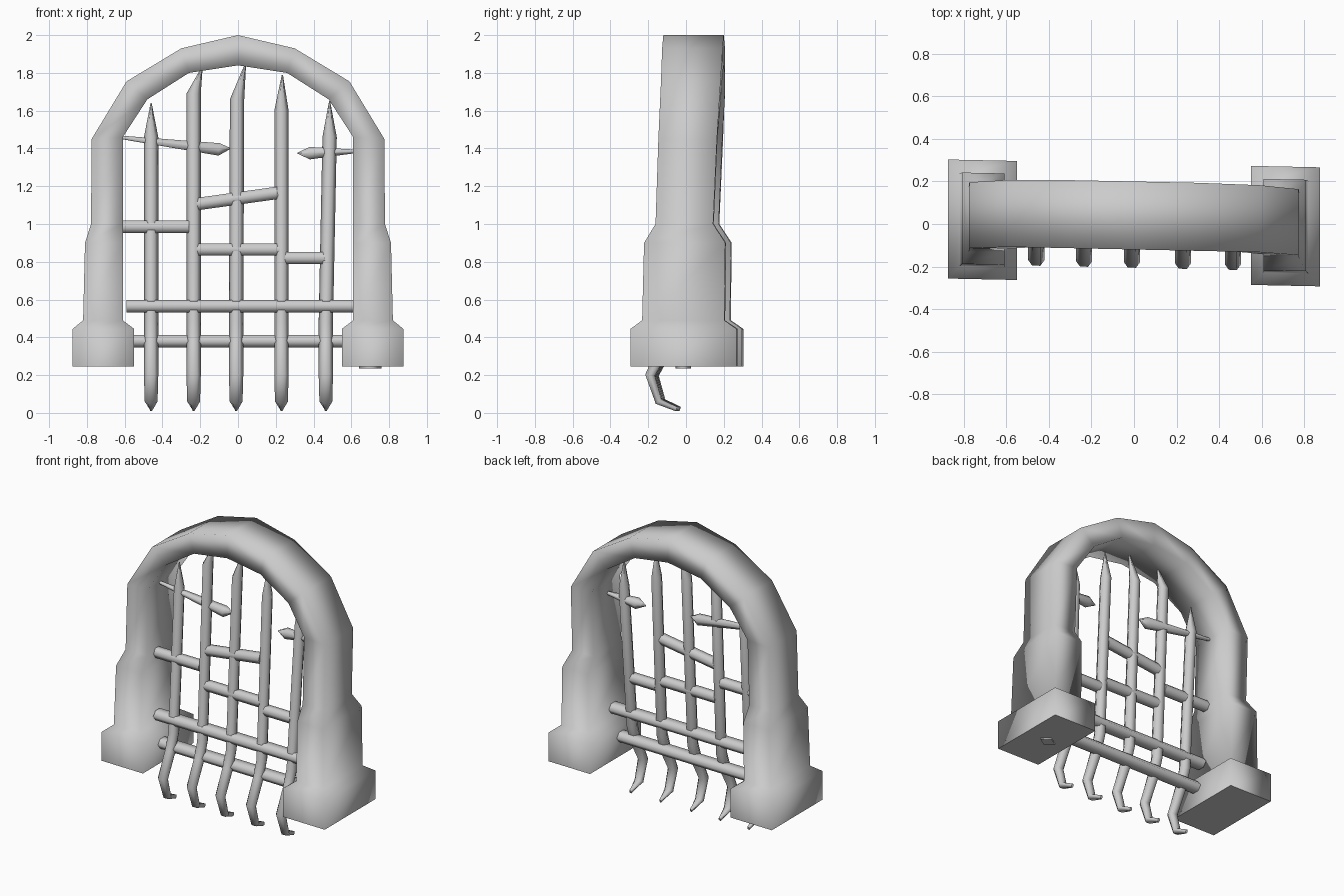
import bpy, math
from mathutils import Vector

cube = bpy.data.objects.get("Cube")
if cube:
    bpy.data.objects.remove(cube)

grey = bpy.data.materials.new("stone_grey")
grey.use_nodes = True
grey.diffuse_color = (0.6, 0.6, 0.6, 1)
grey.node_tree.nodes["Principled BSDF"].inputs["Base Color"].default_value = (0.6, 0.6, 0.6, 1)

SKEW = -0.021   # the whole gate is turned very slightly about z


def loft(name, rings):
    """Skin a list of equal-length rings, with flat end caps."""
    n = len(rings[0])
    verts = [Vector((p[0], p[1] + SKEW * p[0], p[2])) for r in rings for p in r]
    faces = [(i * n + j, i * n + (j + 1) % n, (i + 1) * n + (j + 1) % n, (i + 1) * n + j)
             for i in range(len(rings) - 1) for j in range(n)]
    sides = len(faces)
    faces.append(tuple(reversed(range(n))))
    faces.append(tuple(range(len(verts) - n, len(verts))))
    mesh = bpy.data.meshes.new(name)
    mesh.from_pydata(verts, [], faces)
    mesh.materials.append(grey)
    for f in mesh.polygons:
        f.use_smooth = f.index < sides
    obj = bpy.data.objects.new(name, mesh)
    bpy.context.collection.objects.link(obj)
    return obj


def bar(name, path, radii, axis, sides=6):
    """Tube along a path; axis is the fixed sideways direction of its rings."""
    pts = [Vector(p) for p in path]
    side = Vector(axis)
    rings = []
    for i, p in enumerate(pts):
        t = pts[min(i + 1, len(pts) - 1)] - pts[max(i - 1, 0)]
        up = t.normalized().cross(side).normalized()
        a, b = radii[i]
        angles = [2 * math.pi * k / sides for k in range(sides)]
        rings.append([p + side * a * math.cos(q) + up * b * math.sin(q) for q in angles])
    return loft(name, rings)


# Arch: outer x, outer z, inner x, inner z, front y, back y, from foot to crown
half = [
    (0.875, 0.245, 0.55, 0.245, -0.275, 0.285),
    (0.875, 0.445, 0.55, 0.445, -0.275, 0.285),
    (0.82, 0.49, 0.61, 0.49, -0.215, 0.22),
    (0.81, 0.90, 0.61, 0.90, -0.205, 0.225),
    (0.778, 1.0, 0.61, 1.0, -0.145, 0.16),
    (0.775, 1.45, 0.61, 1.46, -0.13, 0.18),
    (0.59, 1.755, 0.48, 1.66, -0.12, 0.195),
    (0.30, 1.93, 0.26, 1.80, -0.12, 0.20),
]
crown = [(0, 2.0, 0, 1.84, -0.12, 0.20)]
mirrored = [(-ox, oz, -ix, iz, f, b) for ox, oz, ix, iz, f, b in half]
arch = [[(ox, f, oz), (ox, b, oz), (ix, b, iz), (ix, f, iz)]
        for ox, oz, ix, iz, f, b in half + crown + mirrored[::-1]]
loft("stone_arch", arch)

# Upright bars: foot x, shoulder x, shoulder z, tip x, tip z
R, Y = 0.038, -0.06
uprights = [
    (-0.46, -0.46, 1.46, -0.46, 1.64),
    (-0.235, -0.235, 1.69, -0.19, 1.83),
    (-0.01, -0.005, 1.66, 0.04, 1.85),
    (0.23, 0.23, 1.60, 0.235, 1.79),
    (0.465, 0.485, 1.46, 0.485, 1.65),
]
for i, (fx, sx, sz, tx, tz) in enumerate(uprights):
    path = [(fx, -0.04, 0.02), (fx, -0.135, 0.06), (fx, -0.18, 0.20),
            (fx, -0.10, 0.36), (fx, Y, 0.48), (sx, 0, sz), (tx, 0, tz)]
    radii = [(0.008, 0.014), (0.034, 0.022), (R, 0.03), (R, R), (R, R), (R, R), (0.003, 0.003)]
    bar(f"upright_bar_{i + 1}", path, radii, (1, 0, 0))


# Cross bars, whole and broken: name, start x, start z, end x, end z, depth radius
crossbars = [
    ("lower_crossbar", -0.56, 0.38, 0.72, 0.38, 0.05),
    ("second_crossbar", -0.59, 0.565, 0.65, 0.565, 0.05),
    ("right_stub_bar", -0.63, 0.985, -0.26, 0.985, R),
    ("tilted_bar", -0.22, 1.105, 0.21, 1.165, R),
    ("middle_bar", -0.22, 0.865, 0.22, 0.865, R),
    ("left_stub_bar", 0.25, 0.82, 0.46, 0.82, R),
]
for name, x0, z0, x1, z1, depth in crossbars:
    y = Y + 0.05 * max(0, z0 - 0.48)
    bar(name, [(x0, y, z0), (x1, y, z1)], [(depth, R)] * 2, (0, 1, 0))

# Snapped spikes reaching in from the arch
thin, thick, point = (0.01, 0.01), (R, R), (0.003, 0.003)
bar("right_broken_spike", [(-0.63, 0, 1.46), (-0.10, 0, 1.395), (-0.04, 0, 1.40)],
    [thin, thick, point], (0, 1, 0))
bar("left_broken_spike", [(0.63, 0, 1.385), (0.38, 0, 1.375), (0.315, 0, 1.375)],
    [thin, thick, point], (0, 1, 0))

# Small peg under the left foot
bar("foot_peg", [(0.70, 0, 0.235), (0.70, 0, 0.30)], [(0.06, 0.04)] * 2, (1, 0, 0), 4)
